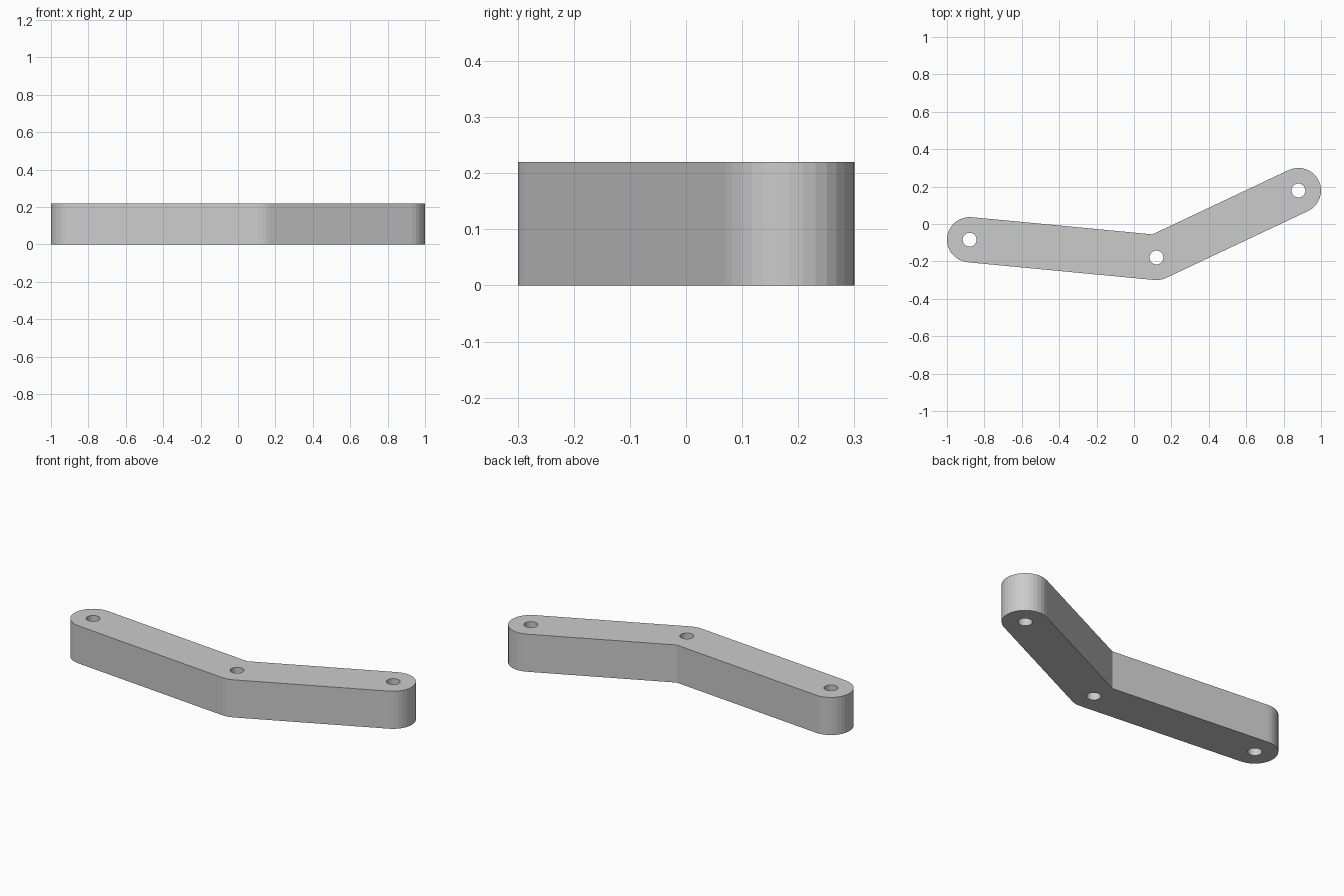
import bpy
from math import sin, cos, pi
from mathutils import Vector

if "Cube" in bpy.data.objects:
    bpy.data.objects.remove(bpy.data.objects["Cube"])

R, HOLE_R, HEIGHT = 0.121, 0.037, 0.22
A, B, C = Vector((-0.879, -0.084)), Vector((0.12, -0.179)), Vector((0.879, 0.179))


def angle(v):
    return Vector((1, 0)).angle_signed(v) * -1


def arc(centre, radius, start, end, n):
    return [centre + radius * Vector((cos(start + (end - start) * i / n),
                                      sin(start + (end - start) * i / n)))
            for i in range(n + 1)]


def add_loop(curve, points):
    s = curve.splines.new('POLY')
    s.points.add(len(points) - 1)
    for p, q in zip(s.points, points):
        p.co = (q.x, q.y, 0, 1)
    s.use_cyclic_u = True
    s.use_smooth = False


# Bent bar outline: round ends, rounded outer bend, sharp inner bend
a1, a2 = angle(B - A), angle(C - B)
mid = (a1 + a2) / 2 + pi / 2
inner = B + R / cos((a2 - a1) / 2) * Vector((cos(mid), sin(mid)))
outline = (arc(A, R, a1 + pi / 2, a1 + 3 * pi / 2, 16)
           + arc(B, R, a1 - pi / 2, a2 - pi / 2, 3)
           + arc(C, R, a2 - pi / 2, a2 + pi / 2, 16)
           + [inner])

curve = bpy.data.curves.new("bent_link_arm", 'CURVE')
curve.dimensions = '2D'
curve.fill_mode = 'BOTH'
curve.extrude = HEIGHT / 2
add_loop(curve, outline)

# Three pin holes
for c in (A, B, C):
    add_loop(curve, arc(c, HOLE_R, 0, 2 * pi, 32)[:-1])

arm = bpy.data.objects.new("bent_link_arm", curve)
arm.location.z = HEIGHT / 2
bpy.context.collection.objects.link(arm)
bpy.context.view_layer.objects.active = arm
arm.select_set(True)
bpy.ops.object.convert(target='MESH')
bpy.ops.object.shade_flat()
